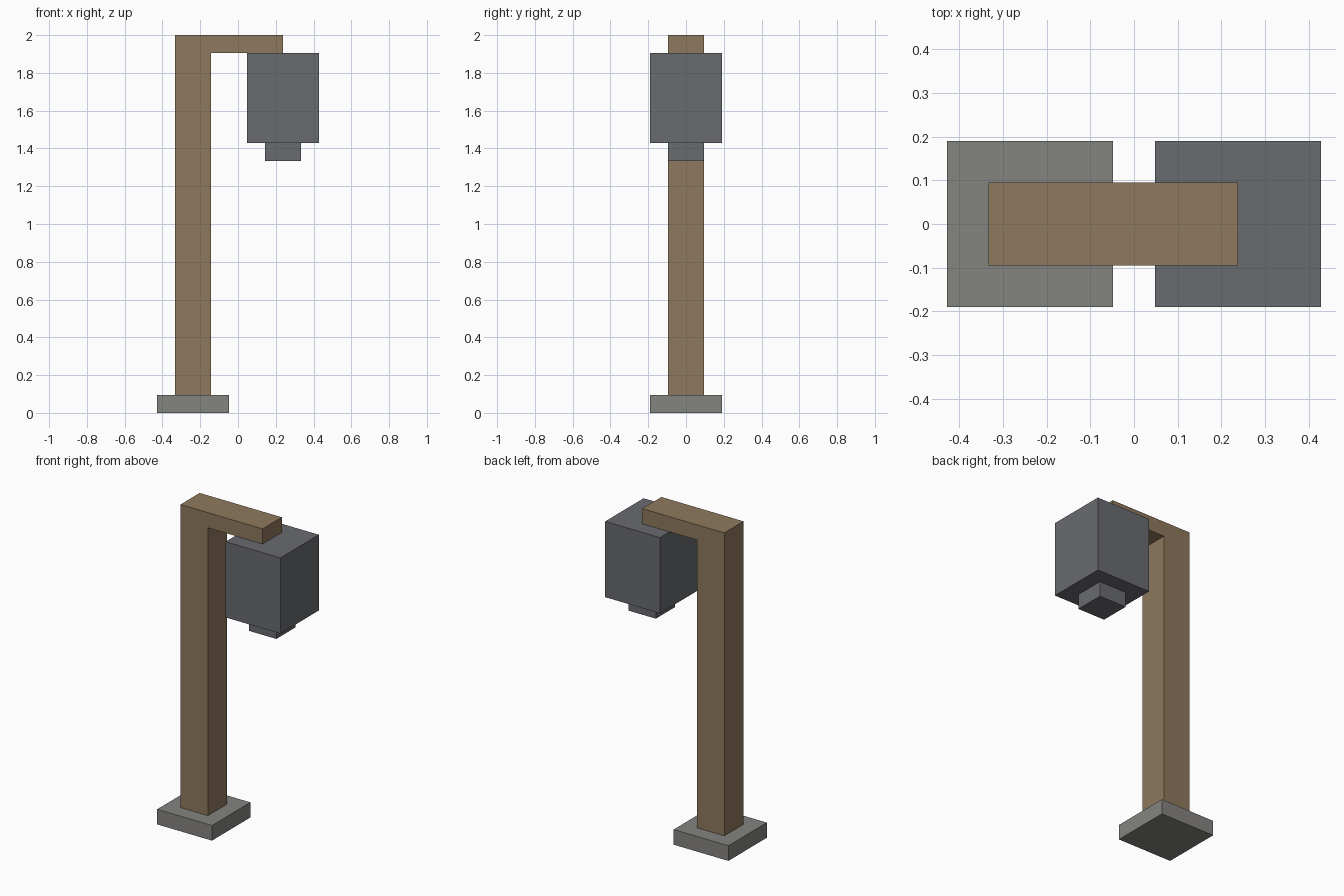
import bpy, bmesh

if "Cube" in bpy.data.objects:
    bpy.data.objects.remove(bpy.data.objects["Cube"])

U = 2 / 21  # the model sits on a grid 21 steps high


def material(name, rgb):
    mat = bpy.data.materials.new(name)
    mat.diffuse_color = (*rgb, 1)
    mat.use_nodes = True
    mat.node_tree.nodes["Principled BSDF"].inputs["Base Color"].default_value = mat.diffuse_color
    return mat


def prism(name, profile, depth, mat):
    """Extrude an (x, z) profile, given in grid steps, symmetrically along y."""
    bm = bmesh.new()
    face = bm.faces.new([bm.verts.new((x * U, -depth * U / 2, z * U)) for x, z in profile])
    ext = bmesh.ops.extrude_face_region(bm, geom=[face])
    verts = [v for v in ext["geom"] if isinstance(v, bmesh.types.BMVert)]
    bmesh.ops.translate(bm, verts=verts, vec=(0, depth * U, 0))
    bmesh.ops.recalc_face_normals(bm, faces=bm.faces)
    mesh = bpy.data.meshes.new(name)
    bm.to_mesh(mesh)
    bm.free()
    mesh.materials.append(mat)
    obj = bpy.data.objects.new(name, mesh)
    bpy.context.collection.objects.link(obj)
    return obj


def block(name, x, width, z0, z1, mat):
    """Square block centred on x."""
    a, b = x - width / 2, x + width / 2
    return prism(name, [(a, z0), (b, z0), (b, z1), (a, z1)], width, mat)


stone = material("stone", (0.23, 0.227, 0.216))
wood = material("wood", (0.275, 0.191, 0.109))
iron = material("iron", (0.144, 0.147, 0.162))

# Stone foot
block("base", -2.5, 4, 0, 1, stone)

# Post with its overhanging arm
prism("post_and_arm",
      [(-3.5, 1), (-1.5, 1), (-1.5, 20), (2.5, 20), (2.5, 21), (-3.5, 21)], 2, wood)

# Hanging lantern
block("lantern_body", 2.5, 4, 15, 20, iron)
block("lantern_tip", 2.5, 2, 14, 15, iron)
